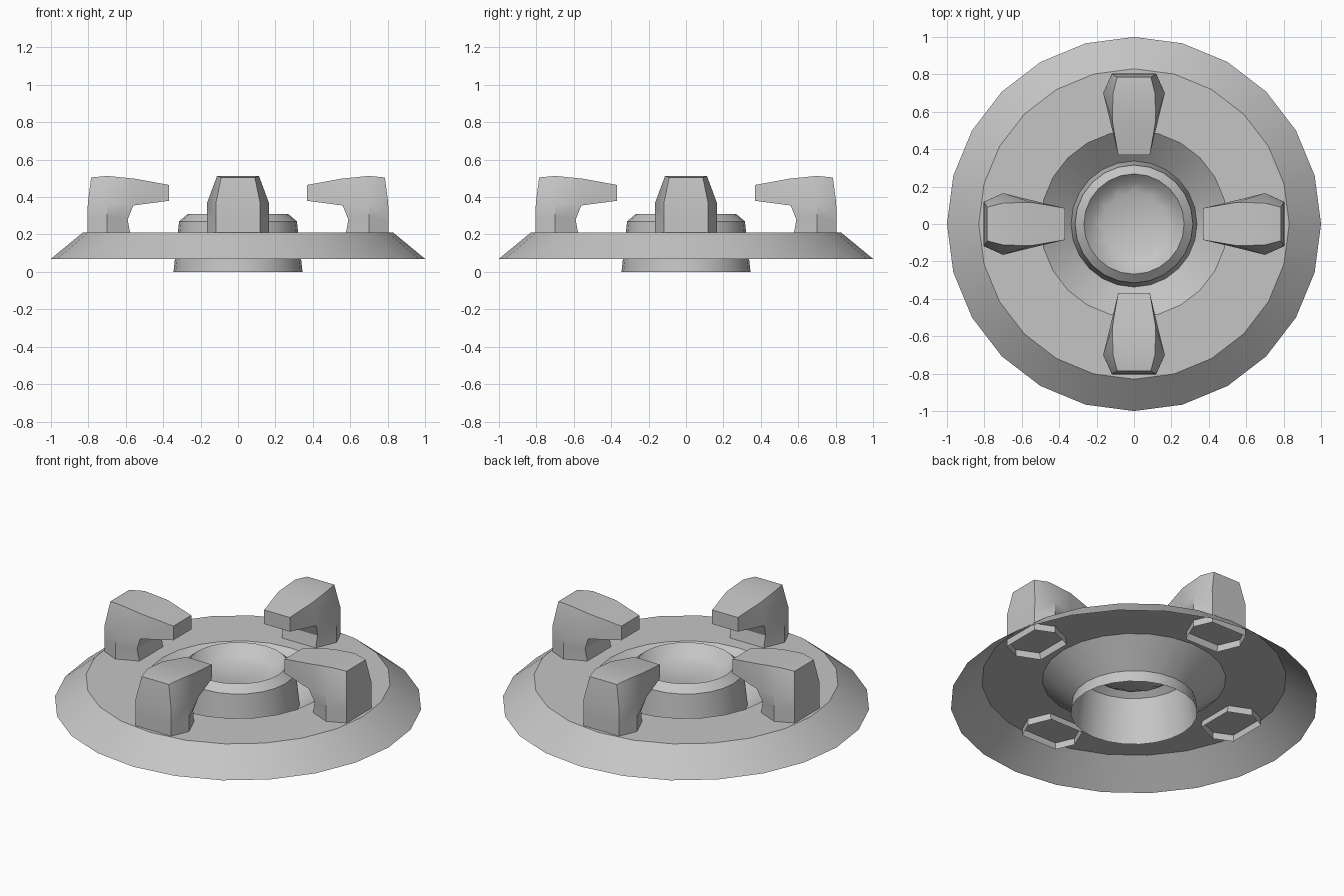
import bpy, bmesh
from math import sin, cos, pi

if "Cube" in bpy.data.objects:
    bpy.data.objects.remove(bpy.data.objects["Cube"], do_unlink=True)

SEG = 24
GREY = (0.56, 0.56, 0.56, 1.0)
metal = bpy.data.materials.new("plain grey")
metal.use_nodes = True
metal.diffuse_color = GREY
metal.node_tree.nodes["Principled BSDF"].inputs["Base Color"].default_value = GREY


def finish(bm, name):
    """Turn a bmesh into a shaded object."""
    mesh = bpy.data.meshes.new(name)
    bm.to_mesh(mesh)
    bm.free()
    mesh.materials.append(metal)
    obj = bpy.data.objects.new(name, mesh)
    bpy.context.collection.objects.link(obj)
    bpy.ops.object.select_all(action='DESELECT')
    obj.select_set(True)
    bpy.context.view_layer.objects.active = obj
    bpy.ops.object.shade_smooth_by_angle(angle=pi / 6)
    return obj


def lathe(name, profile, zigzag=0.0, cap=False):
    """Spin (radius, z) points; the last ring may be notched and capped."""
    bm = bmesh.new()
    rings = []
    for n, (r, z) in enumerate(profile):
        last = n == len(profile) - 1
        ring = []
        for i in range(SEG):
            a = 2 * pi * i / SEG
            rr = r - zigzag * (i % 2) if last else r
            ring.append(bm.verts.new((rr * cos(a), rr * sin(a), z)))
        rings.append(ring)
    for a, b in zip(rings, rings[1:]):
        for i in range(SEG):
            j = (i + 1) % SEG
            bm.faces.new((a[i], a[j], b[j], b[i]))
    if cap:
        bm.faces.new(rings[-1])
    return finish(bm, name)


# Dished plate: sloped rim, flat top and inner funnel
lathe("plate", [(1.0, 0.07), (0.83, 0.21), (0.5, 0.21), (0.337, 0.07)])

# Central hub: flared wall, chamfered lip and shallow bowl
lathe("hub", [(0.345, 0), (0.337, 0.07), (0.315, 0.27), (0.268, 0.31),
              (0.225, 0.262), (0.185, 0.235)], zigzag=0.025, cap=True)

# Claw points: distance from centre, height, half width
CLAW = {
    "foot_out": (0.805, 0.17, 0.118), "foot_mid": (0.70, 0.17, 0.165), "foot_in": (0.57, 0.17, 0.11),
    "knee_out": (0.805, 0.28, 0.118), "knee_mid": (0.70, 0.29, 0.165), "knee_in": (0.59, 0.28, 0.115),
    "neck_out": (0.803, 0.37, 0.118), "neck_mid": (0.70, 0.37, 0.165), "neck_in": (0.56, 0.355, 0.13),
    "top_out": (0.785, 0.505, 0.09), "top_mid": (0.70, 0.513, 0.112), "top_in": (0.55, 0.498, 0.116),
    "tip_top": (0.37, 0.465, 0.085), "tip_low": (0.37, 0.38, 0.085),
}
SIDES = ["foot_out foot_mid knee_mid knee_out", "foot_mid foot_in knee_in knee_mid",
         "knee_out knee_mid neck_mid neck_out", "knee_mid knee_in neck_in neck_mid",
         "neck_out neck_mid top_mid top_out", "neck_mid neck_in top_in top_mid",
         "neck_in tip_low tip_top top_in"]
STRIP = "foot_out knee_out neck_out top_out top_mid top_in tip_top tip_low neck_in knee_in foot_in".split()


def claw(name, angle):
    """Hooked claw with an open foot that passes through the plate."""
    bm = bmesh.new()
    c, s = cos(angle), sin(angle)
    half = {}
    for side in (1, -1):
        half[side] = {k: bm.verts.new((r * c - side * w * s, r * s + side * w * c, z))
                      for k, (r, z, w) in CLAW.items()}
        for face in SIDES:
            bm.faces.new([half[side][k] for k in face.split()])
    for a, b in zip(STRIP, STRIP[1:]):
        bm.faces.new((half[1][a], half[1][b], half[-1][b], half[-1][a]))
    bmesh.ops.recalc_face_normals(bm, faces=bm.faces)
    return finish(bm, name)


for k, label in enumerate(("left", "back", "right", "front")):
    claw(label + "_claw", k * pi / 2)
